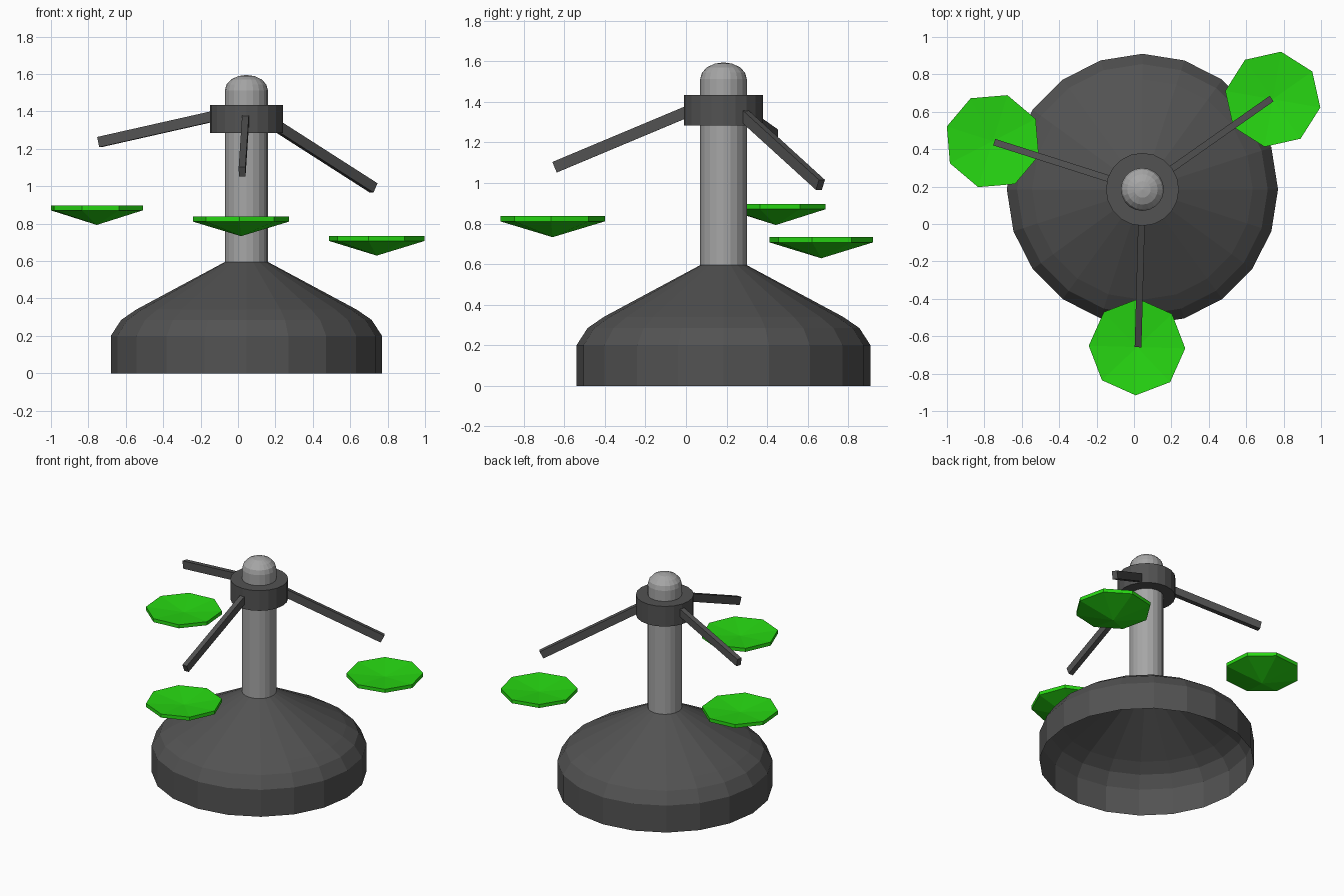
import bpy, bmesh, math
from mathutils import Vector, Matrix

if "Cube" in bpy.data.objects:
    bpy.data.objects.remove(bpy.data.objects["Cube"])

CX, CY = 0.045, 0.185  # axis of the stand


def material(name, rgb):
    m = bpy.data.materials.new(name)
    m.diffuse_color = (*rgb, 1)
    m.use_nodes = True
    m.node_tree.nodes["Principled BSDF"].inputs["Base Color"].default_value = m.diffuse_color
    return m


DARK = material("dark grey", (0.085, 0.085, 0.085))
LIGHT = material("light grey", (0.38, 0.38, 0.38))
GREEN = material("bright green", (0.02, 0.68, 0.006))


def finish(name, bm, mat):
    mesh = bpy.data.meshes.new(name)
    bm.to_mesh(mesh)
    bm.free()
    mesh.materials.append(mat)
    ob = bpy.data.objects.new(name, mesh)
    bpy.context.collection.objects.link(ob)
    return ob


def lathe(name, profile, sides, mat, centre, turn=0.0):
    """Revolve (radius, z) points, listed bottom to top on the outside."""
    bm = bmesh.new()
    rings = []
    for r, z in profile:
        n = 1 if r == 0 else sides
        rings.append([bm.verts.new((centre[0] + r * math.cos(turn + math.tau * i / sides),
                                    centre[1] + r * math.sin(turn + math.tau * i / sides), z))
                      for i in range(n)])
    for a, b in zip(rings, rings[1:]):
        for i in range(sides):
            j = (i + 1) % sides
            if len(a) == 1:
                bm.faces.new((a[0], b[j], b[i]))
            elif len(b) == 1:
                bm.faces.new((a[i], a[j], b[0]))
            else:
                bm.faces.new((a[i], a[j], b[j], b[i]))
    return finish(name, bm, mat)


def bar(name, start, end, width, height, mat):
    """Square bar running from start to end."""
    start, end = Vector(start), Vector(end)
    x = (end - start).normalized()
    y = Vector((0, 0, 1)).cross(x).normalized()
    rot = Matrix((x, y, x.cross(y))).transposed().to_4x4()
    bm = bmesh.new()
    size = Matrix.Diagonal(((end - start).length, width, height, 1))
    bmesh.ops.create_cube(bm, size=1, matrix=Matrix.Translation((start + end) / 2) @ rot @ size)
    return finish(name, bm, mat)


# Hollow base, pole with domed top, and collar
lathe("base", [(0.725, 0), (0.725, 0.2), (0.67, 0.285), (0.59, 0.34), (0.115, 0.595), (0, 0.595)],
      20, DARK, (CX, CY))
dome = [(0.115 * math.cos(math.radians(a)), 1.513 + 0.082 * math.sin(math.radians(a)))
        for a in (0, 22.5, 45, 67.5)]
lathe("pole", [(0.115, 0.59)] + dome + [(0, 1.595)], 20, LIGHT, (CX, CY))
lathe("collar", [(0, 1.285), (0.195, 1.285), (0.195, 1.435), (0, 1.435)], 20, DARK, (CX, CY))

# Arms with floating pads: arm end, arm height at the collar, pad centre, pad top height
SETS = {
    "left": ((-0.742, 0.436, 1.236), 1.378, (-0.755, 0.443), 0.897),
    "right": ((0.725, 0.663, 0.991), 1.34, (0.742, 0.667), 0.733),
    "front": ((0.022, -0.648, 1.078), 1.358, (0.016, -0.658), 0.837),
}
for side, (end, z0, pad, top) in SETS.items():
    ang = math.atan2(end[1] - CY, end[0] - CX)
    start = (CX + 0.165 * math.cos(ang), CY + 0.165 * math.sin(ang), z0)
    bar(side + "_arm", start, end, 0.036, 0.056, DARK)
    # Octagonal pad, pointed below and slightly dished above
    lathe(side + "_pad", [(0, top - 0.104), (0.258, top - 0.026), (0.258, top), (0, top - 0.025)],
          8, GREEN, pad, ang)
